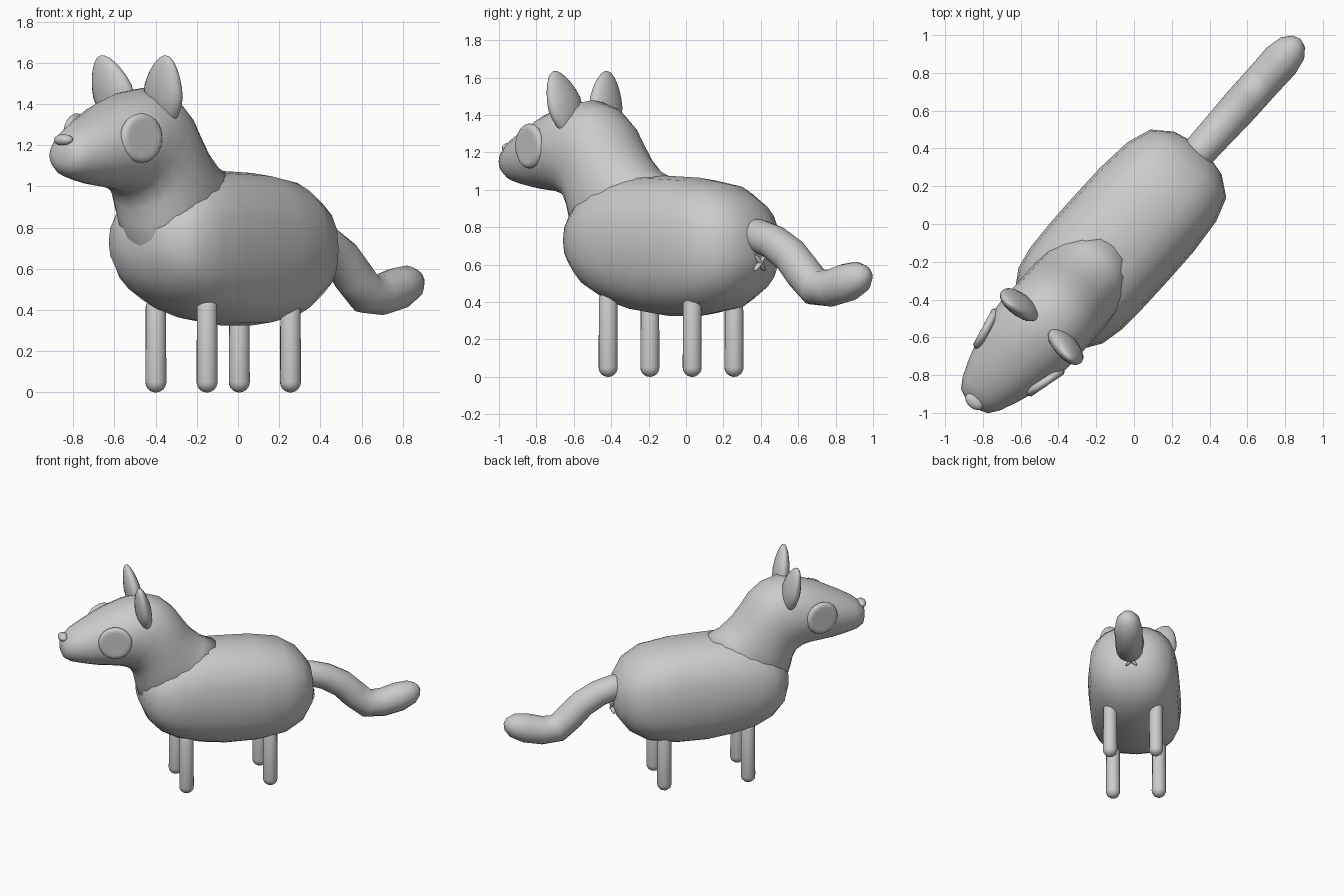
import bpy, bmesh, math
from mathutils import Matrix, Vector

if "Cube" in bpy.data.objects:
    bpy.data.objects.remove(bpy.data.objects["Cube"])

# One plain clay colour
clay = bpy.data.materials.new("light_grey")
clay.use_nodes = True
GREY = (0.6, 0.6, 0.6, 1)
clay.diffuse_color = GREY
clay.node_tree.nodes["Principled BSDF"].inputs["Base Color"].default_value = GREY

# Parts are modelled facing -y, then the whole animal is turned
TURN = Matrix.Rotation(math.radians(-42), 4, 'Z')


def finish(name, bm, matrix=Matrix.Identity(4)):
    bm.transform(TURN @ matrix)
    bmesh.ops.recalc_face_normals(bm, faces=bm.faces)
    mesh = bpy.data.meshes.new(name)
    bm.to_mesh(mesh)
    bm.free()
    mesh.materials.append(clay)
    mesh.shade_smooth()
    obj = bpy.data.objects.new(name, mesh)
    bpy.context.collection.objects.link(obj)
    return obj


def loft(name, rings, sides=20, power=2.0):
    """Skin rounded rings given as (top y, top z, bottom y, bottom z, half width)."""
    bm = bmesh.new()
    loops = []
    for ty, tz, by, bz, w in rings:
        top, bottom = Vector((0, ty, tz)), Vector((0, by, bz))
        mid, up = (top + bottom) / 2, (top - bottom) / 2
        loop = []
        for i in range(sides):
            a = math.tau * i / sides
            c, s = math.cos(a), math.sin(a)
            c = math.copysign(abs(c) ** (2 / power), c)
            s = math.copysign(abs(s) ** (2 / power), s)
            loop.append(bm.verts.new(mid + up * s + Vector((w * c, 0, 0))))
        loops.append(loop)
    for a, b in zip(loops, loops[1:]):
        for i in range(sides):
            j = (i + 1) % sides
            bm.faces.new((a[i], a[j], b[j], b[i]))
    bm.faces.new(loops[0])
    bm.faces.new(loops[-1])
    return finish(name, bm)


def ellipsoid(name, centre, size, rotation=Matrix.Identity(4), shape=None, segs=20):
    bm = bmesh.new()
    bmesh.ops.create_uvsphere(bm, u_segments=segs, v_segments=12, radius=1)
    if shape:
        for v in bm.verts:
            shape(v.co)
    return finish(name, bm, Matrix.Translation(centre) @ rotation @ Matrix.Diagonal((*size, 1)))


# Barrel-shaped body, rump to chest
loft("body", [
    (.53, .74, .53, .62, .07),
    (.505, .85, .505, .54, .17),
    (.43, .95, .43, .44, .27),
    (.30, 1.03, .30, .36, .315),
    (.10, 1.065, .10, .325, .333),
    (-.12, 1.075, -.12, .325, .335),
    (-.30, 1.08, -.30, .35, .333),
    (-.46, 1.06, -.46, .395, .325),
    (-.58, 1.0, -.58, .46, .30),
    (-.665, .91, -.665, .55, .245),
    (-.71, .82, -.71, .66, .14),
], power=2.4)

# Neck bending forward into the head and muzzle
loft("neck_and_head", [
    (-.12, 1.06, -.62, .58, .23),
    (-.25, 1.11, -.715, .72, .25),
    (-.34, 1.19, -.745, .82, .25),
    (-.40, 1.27, -.76, .89, .25),
    (-.46, 1.36, -.785, .94, .25),
    (-.55, 1.44, -.83, .97, .25),
    (-.67, 1.48, -.88, .985, .25),
    (-.80, 1.46, -.95, .995, .24),
    (-.95, 1.41, -1.04, 1.005, .212),
    (-1.10, 1.335, -1.14, 1.025, .17),
    (-1.20, 1.28, -1.22, 1.045, .132),
    (-1.26, 1.23, -1.265, 1.075, .095),
    (-1.28, 1.20, -1.28, 1.11, .05),
], power=2.1)

# Tail: round rings square to a bent path of (y, z, radius)
path = [(.42, .765, .08), (.52, .755, .09), (.63, .72, .093), (.75, .65, .097),
        (.84, .56, .1), (.93, .48, .1), (1.04, .475, .1), (1.16, .505, .103),
        (1.25, .535, .085), (1.295, .55, .05), (1.312, .555, .015)]
rings = []
for i, (y, z, r) in enumerate(path):
    a, b = path[max(i - 1, 0)], path[min(i + 1, len(path) - 1)]
    d = Vector((b[0] - a[0], b[1] - a[1])).normalized() * r
    rings.append((y - d.y, z + d.x, y + d.y, z - d.x, r))
loft("tail", rings, sides=16)


# Legs: capsules made by stretching a sphere
def capsule(co):
    if co.z > .01:
        co.z += 7


for end, y in (("front", -.41), ("back", .195)):
    for side, x in (("left", .167), ("right", -.167)):
        ellipsoid(f"{end}_{side}_leg", (x, y, .051), (.052, .052, .051), shape=capsule, segs=12)


# Ears: flat teardrops leaning outwards
def teardrop(co):
    if co.z > 0:
        co.x *= 1 - .25 * co.z
        co.y *= 1 - .2 * co.z


# Eyes: flat discs with rounded rims
def flatten(co):
    co.x = max(-.5, min(.5, co.x))


for side, m in (("left", 1), ("right", -1)):
    ellipsoid(f"{side}_ear", (.167 * m, -.725, 1.46), (.12, .056, .185),
              Matrix.Rotation(.29 * m, 4, 'Y') @ Matrix.Rotation(.18, 4, 'X'), teardrop)
    ellipsoid(f"{side}_eye", (.21 * m, -.935, 1.235), (.045, .12, .12),
              Matrix.Rotation(-.24 * m, 4, 'Z'), flatten, segs=24)

# Nose
ellipsoid("nose", (0, -1.265, 1.225), (.055, .035, .028))

# Small crossed ridges under the tail
for name, angle in (("rear_ridge_a", .75), ("rear_ridge_b", -.75)):
    ellipsoid(name, (0, .53, .61), (.012, .02, .06), Matrix.Rotation(angle, 4, 'Y'), segs=10)
